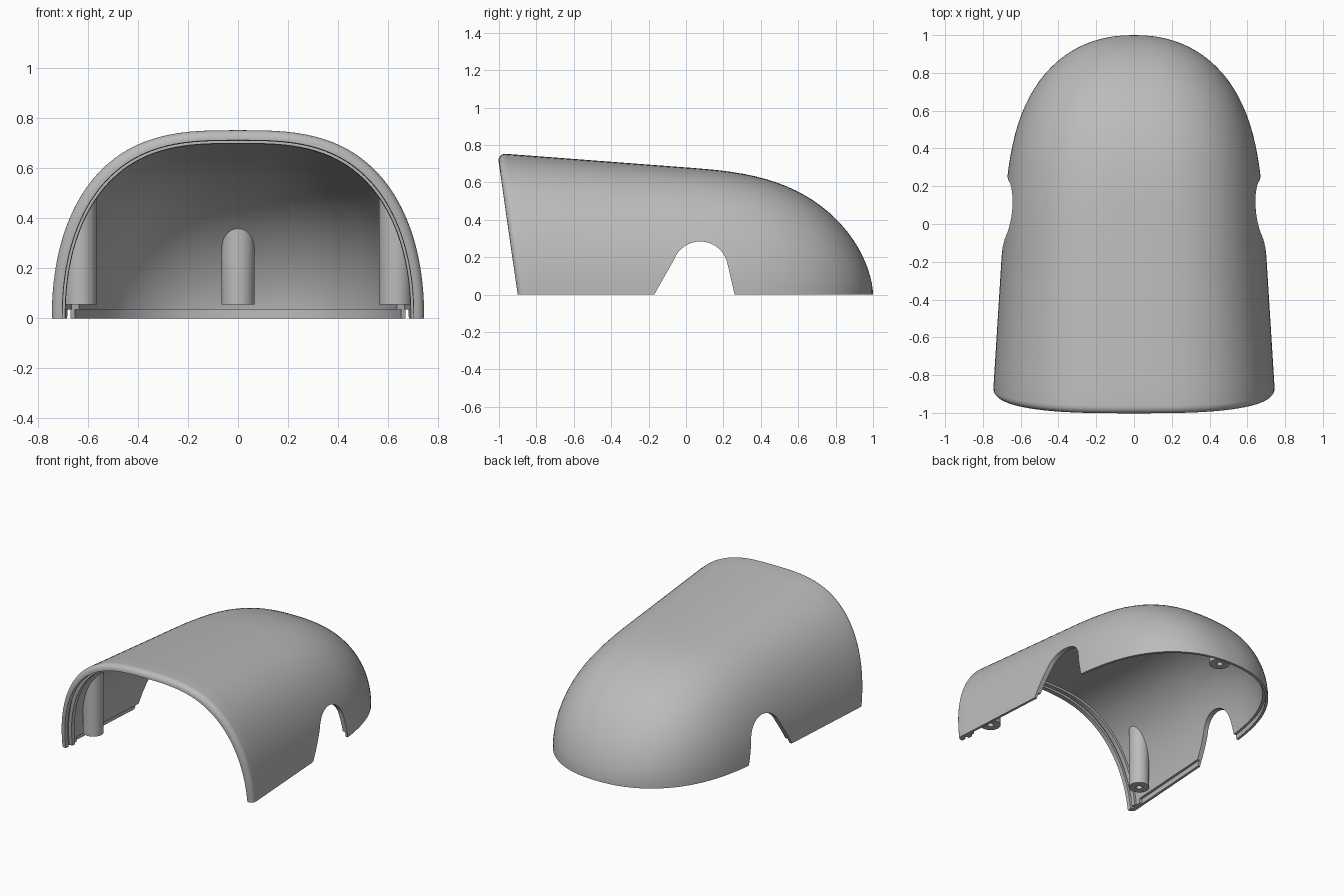
import bpy, bmesh, math
from mathutils import Vector

if "Cube" in bpy.data.objects:
    bpy.data.objects.remove(bpy.data.objects["Cube"])

grey = bpy.data.materials.new("plain grey")
grey.diffuse_color = (0.5, 0.5, 0.5, 1)
grey.use_nodes = True
grey.node_tree.nodes["Principled BSDF"].inputs["Base Color"].default_value = grey.diffuse_color

WALL = 0.035      # shell thickness
FRONT = -0.90     # front edge at floor level
LEAN = 0.135      # forward lean of the front opening


# Plan half-width, roof height and section roundness along the length
def section(y):
    t = min(max(y, 0), 1)
    w = (0.69 - 0.0625 * y) * max(0, 1 - t ** 3.1) ** (1 / 2.2)
    h = (0.68 - 0.0755 * y) * max(0, 1 - t ** 3.0) ** (1 / 1.7)
    return w, h, 3 - 0.6 * t, 2.1 - 0.1 * t


def inset(p, off):
    return Vector((p[0] * (1 - off / 0.72), p[1] - off * max(0, p[1]), p[2] * (1 - off / 0.74)))


def hull_point(s, ang, off):
    c, sn = math.cos(ang), max(0, math.sin(ang))
    if sn < 1e-6:
        sn = 0
    y, lean = s, min(1.05, max(0, (-0.2 - s) / 0.7))
    for _ in range(4):
        w, h, a, b = section(y)
        z = h * sn ** (2 / b)
        y = s - LEAN * z * lean
    x = w * math.copysign(abs(c) ** (2 / a), c)
    return inset((x, y, z), off)


def roof_height(x, y, off):
    kx, kz = 1 - off / 0.72, 1 - off / 0.74
    yy = y / (1 - off) if y > 0 else y
    w, h, a, b = section(yy)
    return kz * h * max(0, 1 - (abs(x) / kx / w) ** a) ** (1 / b)


def make_object(name, bm):
    bmesh.ops.remove_doubles(bm, verts=bm.verts, dist=1e-5)
    bmesh.ops.recalc_face_normals(bm, faces=bm.faces)
    me = bpy.data.meshes.new(name)
    bm.to_mesh(me)
    bm.free()
    ob = bpy.data.objects.new(name, me)
    bpy.context.collection.objects.link(ob)
    me.materials.append(grey)
    return ob


def prism(name, outline, direction):
    bm = bmesh.new()
    face = bm.faces.new([bm.verts.new(p) for p in outline])
    ext = bmesh.ops.extrude_face_region(bm, geom=[face])
    bmesh.ops.translate(bm, vec=direction,
                        verts=[v for v in ext["geom"] if isinstance(v, bmesh.types.BMVert)])
    ob = make_object(name, bm)
    ob.hide_render = True
    ob.hide_set(True)
    return ob


def smooth(ob):
    bpy.ops.object.select_all(action="DESELECT")
    ob.select_set(True)
    bpy.context.view_layer.objects.active = ob
    bpy.ops.object.shade_smooth_by_angle(angle=math.radians(32))


# Shell: lengthwise profile of (station, inset), outer skin, rounded lip, ribs, inner skin
ROWS = 72
stations = [-0.78 + 1.78 * math.sin(i / 36 * math.pi / 2) for i in range(37)]
R = 0.034
profile = [(s, 0) for s in reversed(stations)]
for i in range(7):
    a = i / 6 * math.pi / 2
    profile.append((FRONT + R - R * math.sin(a), R * (1 - math.cos(a))))
profile += [(-0.90, 0.042), (-0.87, 0.042), (-0.87, 0.028), (-0.845, 0.028),
            (-0.845, 0.05), (-0.815, 0.05), (-0.815, WALL)]
profile += [(s, WALL) for s in stations]

bm = bmesh.new()
grid = [[bm.verts.new(hull_point(s, math.pi * j / ROWS, off)) for s, off in profile]
        for j in range(ROWS + 1)]
for left, right in zip(grid, grid[1:]):
    for i in range(len(profile) - 1):
        bm.faces.new((left[i], left[i + 1], right[i + 1], right[i]))
bm.faces.new(grid[0] + grid[-1][-2:0:-1])   # flat bottom rim
shell = make_object("shell", bm)

# Side arches cut through both walls
cy, cz, r = 0.076, 0.135, 0.149
arch = [(-0.228, -0.1), (-0.17, 0)]
for i in range(25):
    a = math.radians(159 - i * (159 - 14) / 24)
    arch.append((cy + r * math.cos(a), cz + r * math.sin(a)))
arch += [(0.26, 0), (0.284, -0.1)]
arch_cutter = prism("arch_cutter", [(-1, y, z) for y, z in arch], (2, 0, 0))

# Stepped recess along the inside of the bottom rim
half = [inset((section(s)[0], s, 0), 0.018) for s in stations]
outline = [(p.x, p.y, -0.05) for p in half] + [(-p.x, p.y, -0.05) for p in half[-2::-1]]
rim_cutter = prism("rim_cutter", outline, (0, 0, 0.085))

for cutter in (rim_cutter, arch_cutter):
    mod = shell.modifiers.new("cut", "BOOLEAN")
    mod.object = cutter
    mod.operation = "DIFFERENCE"
    mod.solver = "EXACT"
    bpy.context.view_layer.objects.active = shell
    bpy.ops.object.modifier_apply(modifier=mod.name)
smooth(shell)


# Hollow screw posts that run up into the shell
def post(name, cx, cy):
    bm = bmesh.new()
    n, rings = 32, []
    for radius, z in ((0.02, 0.18), (0.02, 0.055), (0.066, 0.055), (0.066, None)):
        ring = []
        for k in range(n):
            a = 2 * math.pi * k / n
            x, y = cx + radius * math.cos(a), cy + radius * math.sin(a)
            top = max(0.08, roof_height(x, y, 0.02)) if z is None else z
            ring.append(bm.verts.new((x, y, top)))
        rings.append(ring)
    for lo, hi in zip(rings, rings[1:]):
        for k in range(n):
            bm.faces.new((lo[k], lo[(k + 1) % n], hi[(k + 1) % n], hi[k]))
    bm.faces.new(rings[0])
    bm.faces.new(rings[-1])
    smooth(make_object(name, bm))


post("left_post", -0.63, -0.70)
post("right_post", 0.63, -0.70)
post("rear_post", 0, 0.865)
